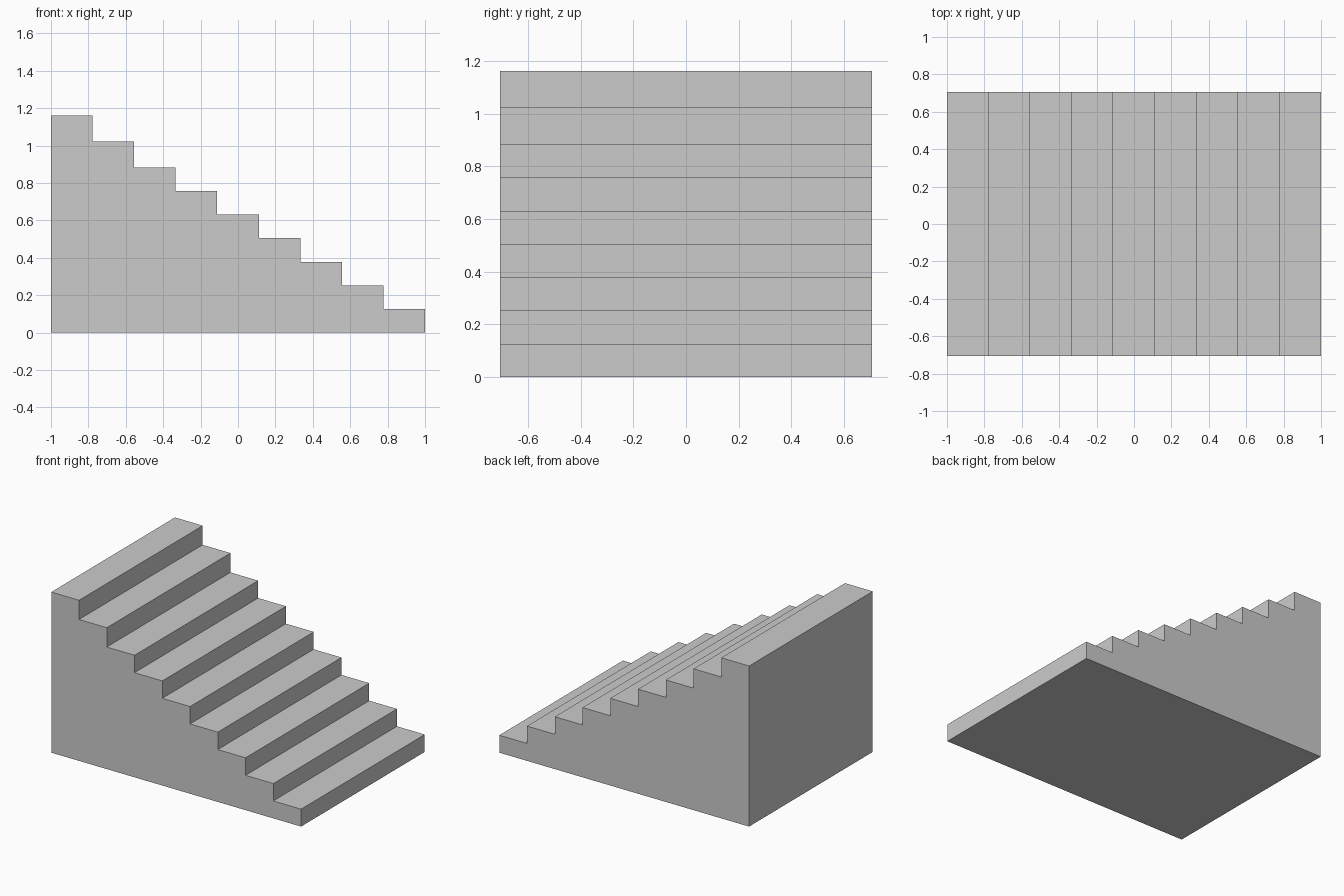
import bpy
import bmesh

if "Cube" in bpy.data.objects:
    bpy.data.objects.remove(bpy.data.objects["Cube"])

HALF_WIDTH = 0.707
TREAD = 2.0 / 9
# tread heights, from the lowest step to the top landing
HEIGHTS = [0.126, 0.252, 0.379, 0.505, 0.631, 0.757, 0.883, 1.023, 1.162]

# stepped side profile in the x-z plane
profile = [(-1.0, 0.0), (1.0, 0.0)]
for i, z in enumerate(HEIGHTS):
    profile += [(1 - i * TREAD, z), (1 - (i + 1) * TREAD, z)]

# solid staircase: extrude the profile across its width
bm = bmesh.new()
side = bm.faces.new([bm.verts.new((x, -HALF_WIDTH, z)) for x, z in profile])
result = bmesh.ops.extrude_face_region(bm, geom=[side], use_keep_orig=True)
moved = [g for g in result["geom"] if isinstance(g, bmesh.types.BMVert)]
bmesh.ops.translate(bm, verts=moved, vec=(0, 2 * HALF_WIDTH, 0))
bmesh.ops.recalc_face_normals(bm, faces=bm.faces)

mesh = bpy.data.meshes.new("staircase")
bm.to_mesh(mesh)
bm.free()
bpy.context.collection.objects.link(bpy.data.objects.new("staircase", mesh))
